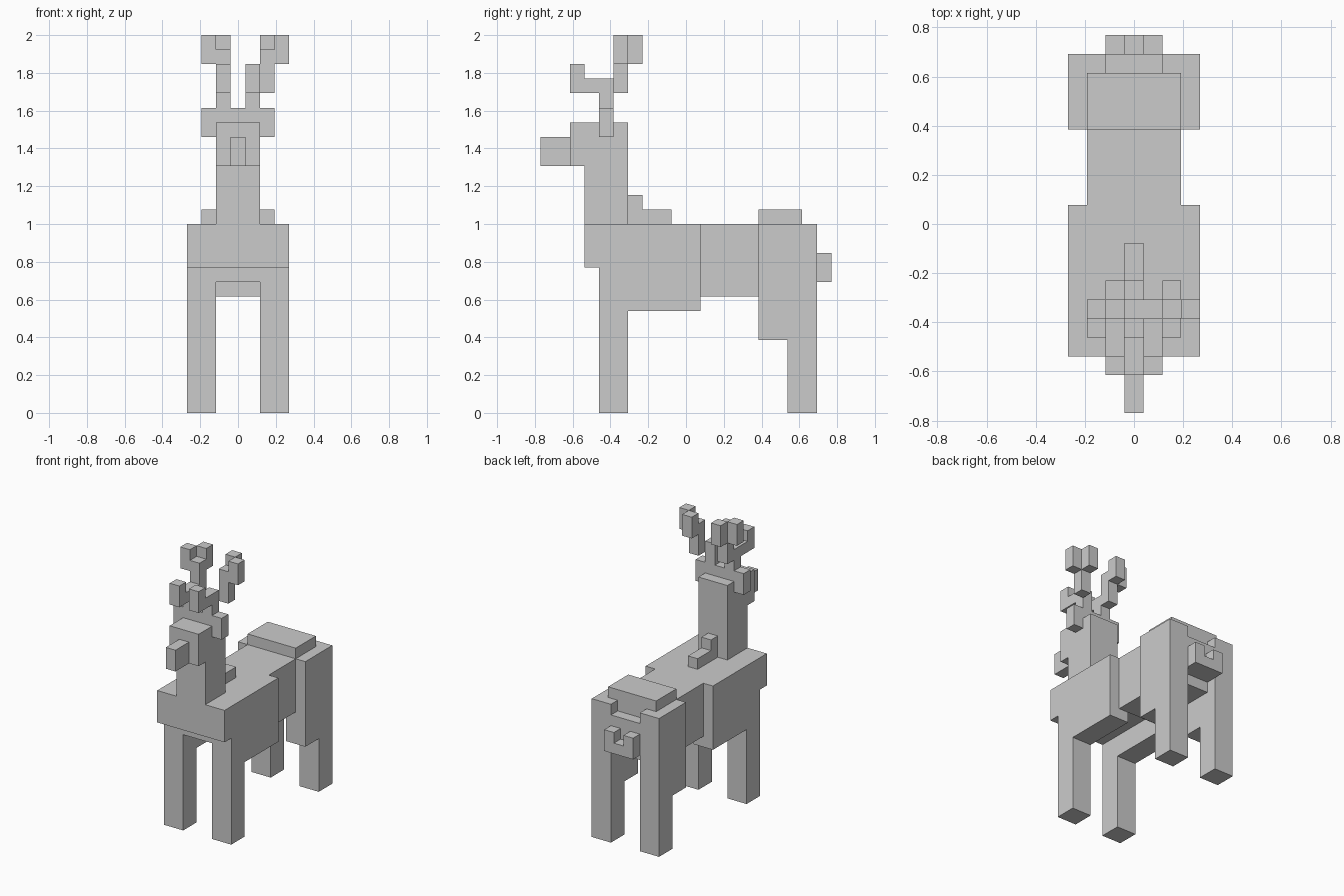
import bpy, bmesh

if "Cube" in bpy.data.objects:
    bpy.data.objects.remove(bpy.data.objects["Cube"])

U = 1 / 13  # block unit: 26 units make the 2.0 height


def block_part(name, boxes, mirror=False):
    """One flat-faced object from boxes (x0, x1, y0, y1, z0, z1) in block units."""
    bm = bmesh.new()
    for x0, x1, y0, y1, z0, z1 in boxes:
        verts = bmesh.ops.create_cube(bm, size=1)["verts"]
        for v in verts:
            v.co.x = U * (x1 if v.co.x > 0 else x0)
            v.co.y = U * (y1 if v.co.y > 0 else y0)
            v.co.z = U * (z1 if v.co.z > 0 else z0)
    mesh = bpy.data.meshes.new(name)
    bm.to_mesh(mesh)
    bm.free()
    obj = bpy.data.objects.new(name, mesh)
    bpy.context.collection.objects.link(obj)
    if mirror:
        mod = obj.modifiers.new("mirror", "MIRROR")
        mod.use_mirror_merge = False
    return obj


# Legs: left and right by mirroring
block_part("front_legs", [(1.5, 3.5, -6, -4, 0, 7)], mirror=True)
block_part("hind_legs", [(1.5, 3.5, 7, 9, 0, 5)], mirror=True)
block_part("thighs", [(2.5, 3.5, 5, 8, 5, 13), (1.5, 2.5, 5, 8, 5, 8),
                      (1.5, 3.5, 8, 9, 5, 13)], mirror=True)

# Body: chest with overhanging front, shoulders, barrel and rump
block_part("chest", [(-3.5, 3.5, -7, -6, 10, 13), (-1.5, 1.5, -6, 1, 9, 13)])
block_part("shoulders", [(1.5, 3.5, -6, 1, 7, 13)], mirror=True)
block_part("barrel", [(-2.5, 2.5, 1, 8, 8, 13)])
block_part("rump_top", [(-2.5, 2.5, 5, 8, 13, 14)])
block_part("rump_back", [(-1.5, 1.5, 8, 9, 9, 12)])

# Tail: low block with two raised sides
block_part("tail", [(-1.5, 1.5, 9, 10, 9, 10)])
block_part("tail_sides", [(0.5, 1.5, 9, 10, 10, 11)], mirror=True)

# Neck, head, snout and the stepped mane
block_part("neck", [(-1.5, 1.5, -7, -4, 13, 17)])
block_part("head", [(-1.5, 1.5, -8, -4, 17, 20)])
block_part("snout", [(-0.5, 0.5, -10, -8, 17, 19)])
block_part("mane", [(-0.5, 0.5, -4, -3, 13, 15), (-0.5, 0.5, -3, -1, 13, 14)])

# Brow bar with ears hanging from its ends
block_part("brow", [(-1.5, 1.5, -6, -5, 20, 21)])
block_part("ears", [(1.5, 2.5, -6, -5, 19, 21)], mirror=True)

# Antlers: stem, forward beam and front prong are symmetric
block_part("antler_beams", [(0.5, 1.5, -6, -5, 21, 22), (0.5, 1.5, -8, -5, 22, 23),
                            (0.5, 1.5, -8, -7, 23, 24)], mirror=True)

# Rear forks: a post with two tips, the right one shifted outward
for side, x, out in (("left", -1.5, -1), ("right", 1.5, 1)):
    block_part("antler_fork_" + side, [
        (x, x + 1, -5, -4, 22, 25),
        (x, x + 1, -4, -3, 24, 26),
        (x + out, x + 1 + out, -5, -4, 24, 26)])
